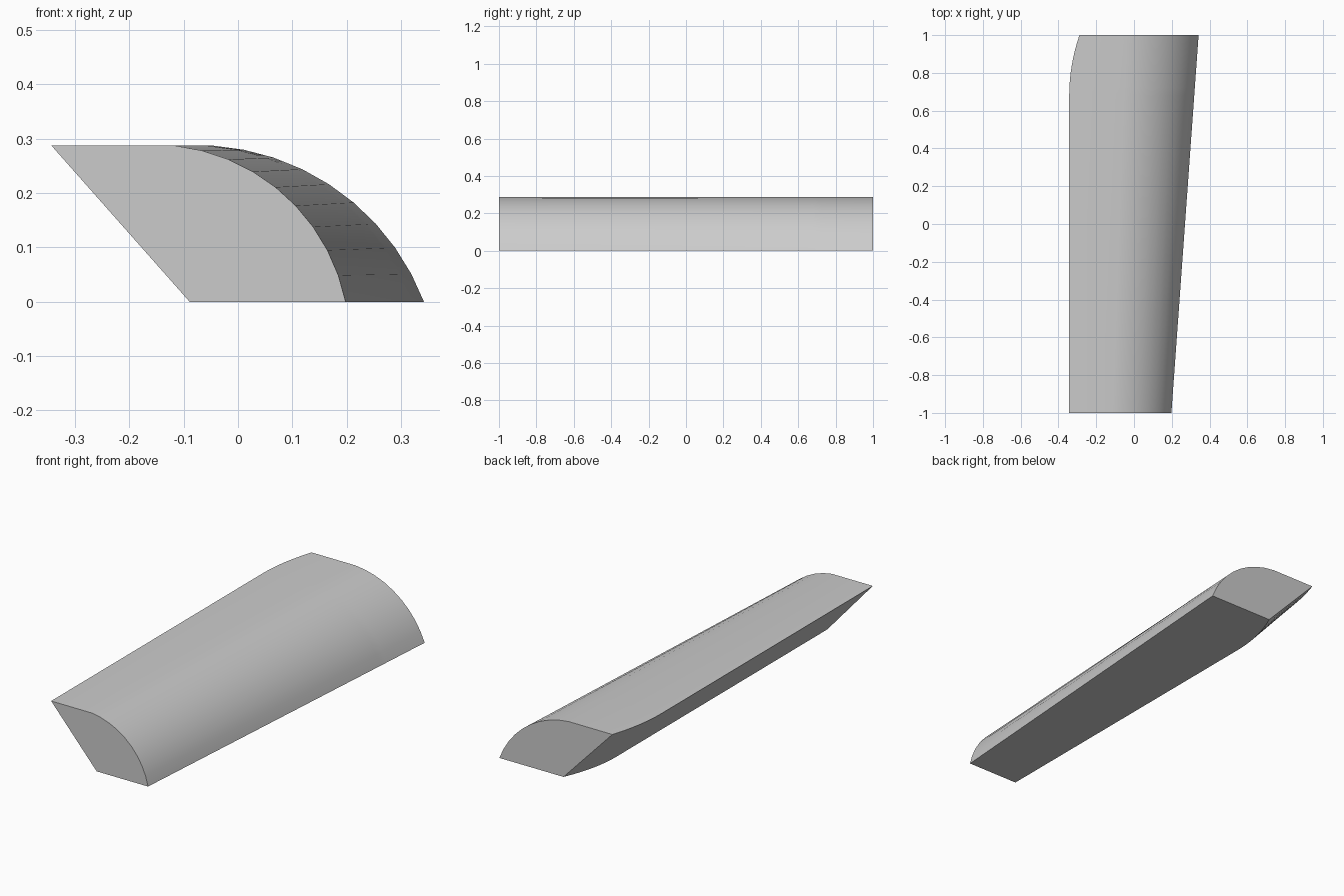
import bpy
import bmesh
from math import atan2, cos, hypot, radians, sin

cube = bpy.data.objects.get("Cube")
if cube:
    bpy.data.objects.remove(cube, do_unlink=True)

HEIGHT = 0.287
ARC_STEPS = 9
BEND_START = 0.68
BEND_STEPS = 8


def arc(x_low, x_high, turn):
    """Circular arc rising from the base to the flat top."""
    dx = x_high - x_low
    radius = hypot(dx, HEIGHT) / (2 * sin(turn / 2))
    start = atan2(HEIGHT, dx) - radians(90) - turn / 2
    cx, cz = x_low - radius * cos(start), -radius * sin(start)
    angles = [start + turn * i / ARC_STEPS for i in range(ARC_STEPS + 1)]
    return [(cx + radius * cos(a), cz + radius * sin(a)) for a in angles]


front_arc = arc(0.198, -0.115, radians(72))
back_arc = arc(0.342, -0.045, radians(65.2))


def section(bm, y):
    """Cross-section: sloped left wall, base, rounded right wall, flat top."""
    t = (y + 1) / 2
    bend = max(0, (y - BEND_START) / (1 - BEND_START)) ** 2
    outline = [(-0.343 + 0.054 * bend, HEIGHT), (-0.089 + 0.073 * bend, 0)]
    for (ax, az), (bx, bz) in zip(front_arc, back_arc):
        outline.append((ax + (bx - ax) * t, az + (bz - az) * t))
    return [bm.verts.new((x, y, z)) for x, z in outline]


# Loft the tapered body through the stations
bm = bmesh.new()
stations = [-1] + [BEND_START + (1 - BEND_START) * i / BEND_STEPS
                   for i in range(BEND_STEPS + 1)]
rings = [section(bm, y) for y in stations]
for a, b in zip(rings, rings[1:]):
    for i in range(len(a)):
        j = (i + 1) % len(a)
        bm.faces.new((a[i], a[j], b[j], b[i]))
bm.faces.new(rings[0])
bm.faces.new(rings[-1])
bmesh.ops.recalc_face_normals(bm, faces=bm.faces)
mesh = bpy.data.meshes.new("tapered_body")
bm.to_mesh(mesh)
bm.free()
body = bpy.data.objects.new("tapered_body", mesh)
bpy.context.collection.objects.link(body)

# Plain grey finish
grey = bpy.data.materials.new("light_grey")
grey.use_nodes = True
colour = (0.6, 0.6, 0.6, 1)
grey.diffuse_color = colour
grey.node_tree.nodes["Principled BSDF"].inputs["Base Color"].default_value = colour
mesh.materials.append(grey)

# Smooth the rounded wall, keep the edges crisp
bpy.ops.object.select_all(action='DESELECT')
body.select_set(True)
bpy.context.view_layer.objects.active = body
bpy.ops.object.shade_smooth_by_angle(angle=radians(30))
